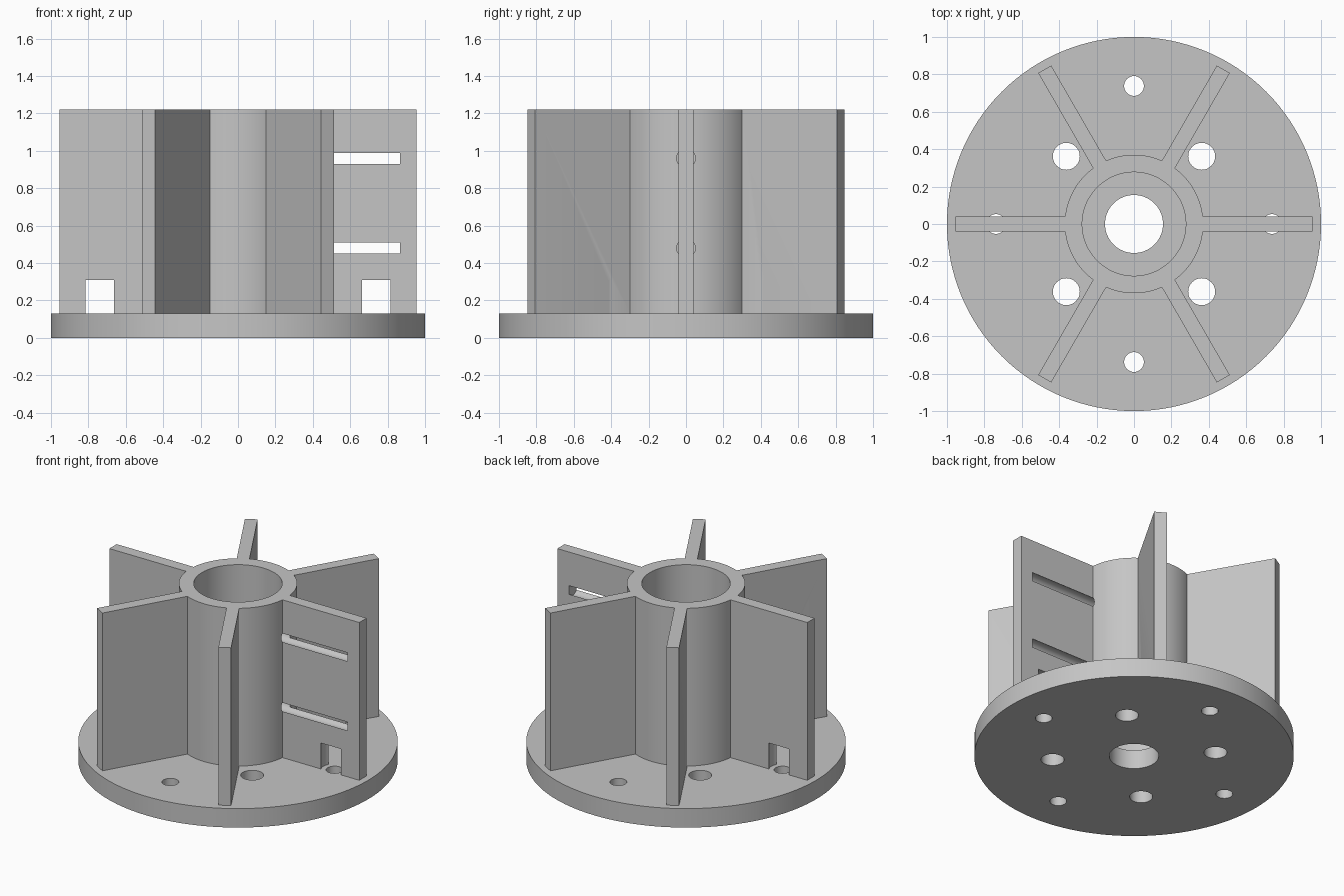
import bpy
from math import radians, sin, cos, pi

cube = bpy.data.objects.get("Cube")
if cube:
    bpy.data.objects.remove(cube, do_unlink=True)

# Main sizes
PLATE_TOP, TOP = 0.131, 1.221
HUB_R, BORE_R = 0.37, 0.277
FIN_INNER, FIN_OUTER, FIN_THICK = 0.32, 0.955, 0.08
SUNK = 0.06            # hub and fins are embedded in the plate
CLEAR_TOP = 0.31       # height of the screw head clearance

grey = bpy.data.materials.new("grey_plastic")
grey.use_nodes = True
grey.diffuse_color = (0.56, 0.56, 0.56, 1)
grey.node_tree.nodes["Principled BSDF"].inputs["Base Color"].default_value = grey.diffuse_color


def finish(name):
    ob = bpy.context.object
    ob.name = ob.data.name = name
    ob.data.materials.append(grey)
    return ob


def cylinder(name, r, z0, z1, x=0, y=0, sides=64):
    bpy.ops.mesh.primitive_cylinder_add(vertices=sides, radius=r, depth=z1 - z0,
                                        location=(x, y, (z0 + z1) / 2))
    return finish(name)


def rod(name, r, x0, x1, z):
    bpy.ops.mesh.primitive_cylinder_add(vertices=48, radius=r, depth=x1 - x0,
                                        location=((x0 + x1) / 2, 0, z),
                                        rotation=(0, pi / 2, 0))
    return finish(name)


def fin(angle):
    mid = (FIN_INNER + FIN_OUTER) / 2
    bpy.ops.mesh.primitive_cube_add(size=1, rotation=(0, 0, angle),
                                    location=(mid * cos(angle), mid * sin(angle), (SUNK + TOP) / 2))
    bpy.context.object.scale = (FIN_OUTER - FIN_INNER, FIN_THICK, TOP - SUNK)
    return finish("fin")


def combine(target, operation, tools):
    """Apply each tool to the target, then discard the tool."""
    bpy.ops.object.select_all(action='DESELECT')
    target.select_set(True)
    bpy.context.view_layer.objects.active = target
    for tool in tools:
        tool.hide_render = True
        mod = target.modifiers.new("shape", 'BOOLEAN')
        mod.operation, mod.solver, mod.object = operation, 'EXACT', tool
        bpy.ops.object.modifier_apply(modifier=mod.name)
        bpy.data.objects.remove(tool, do_unlink=True)


# Hub tube with six radial fins
body = cylinder("finned_hub", HUB_R, SUNK, TOP, sides=128)
combine(body, 'UNION', [fin(radians(60 * i)) for i in range(6)])
combine(body, 'DIFFERENCE', [cylinder("bore", BORE_R, 0, TOP + 0.1, sides=128)])

# Two round channels along the fin on the +x side
combine(body, 'DIFFERENCE', [rod("channel", 0.05, 0.15, 0.865, z) for z in (0.48, 0.959)])

# Screw positions: four on the axes, four on the diagonals
axis_holes = [(0.738 * cos(a), 0.738 * sin(a)) for a in (0, pi / 2, pi, -pi / 2)]
diagonal_holes = [(x, y) for x in (-0.362, 0.362) for y in (-0.362, 0.362)]

# Screw head clearance cut out of the fins
combine(body, 'DIFFERENCE',
        [cylinder("clearance", 0.086, 0, CLEAR_TOP, x, y) for x, y in axis_holes[::2]]
        + [cylinder("clearance", 0.0935, 0, CLEAR_TOP, x, y) for x, y in diagonal_holes])

# Round base plate, drilled through
plate = cylinder("base_plate", 1.0, 0, PLATE_TOP, sides=128)
combine(plate, 'UNION', [body])
drills = [cylinder("drill", 0.155, -0.1, 0.2)]
drills += [cylinder("drill", 0.053, -0.1, 0.2, x, y, 48) for x, y in axis_holes]
drills += [cylinder("drill", 0.072, -0.1, 0.2, x, y, 48) for x, y in diagonal_holes]
combine(plate, 'DIFFERENCE', drills)

plate.name = plate.data.name = "finned_hub_on_base_plate"
bpy.ops.object.shade_smooth_by_angle(angle=radians(30))
